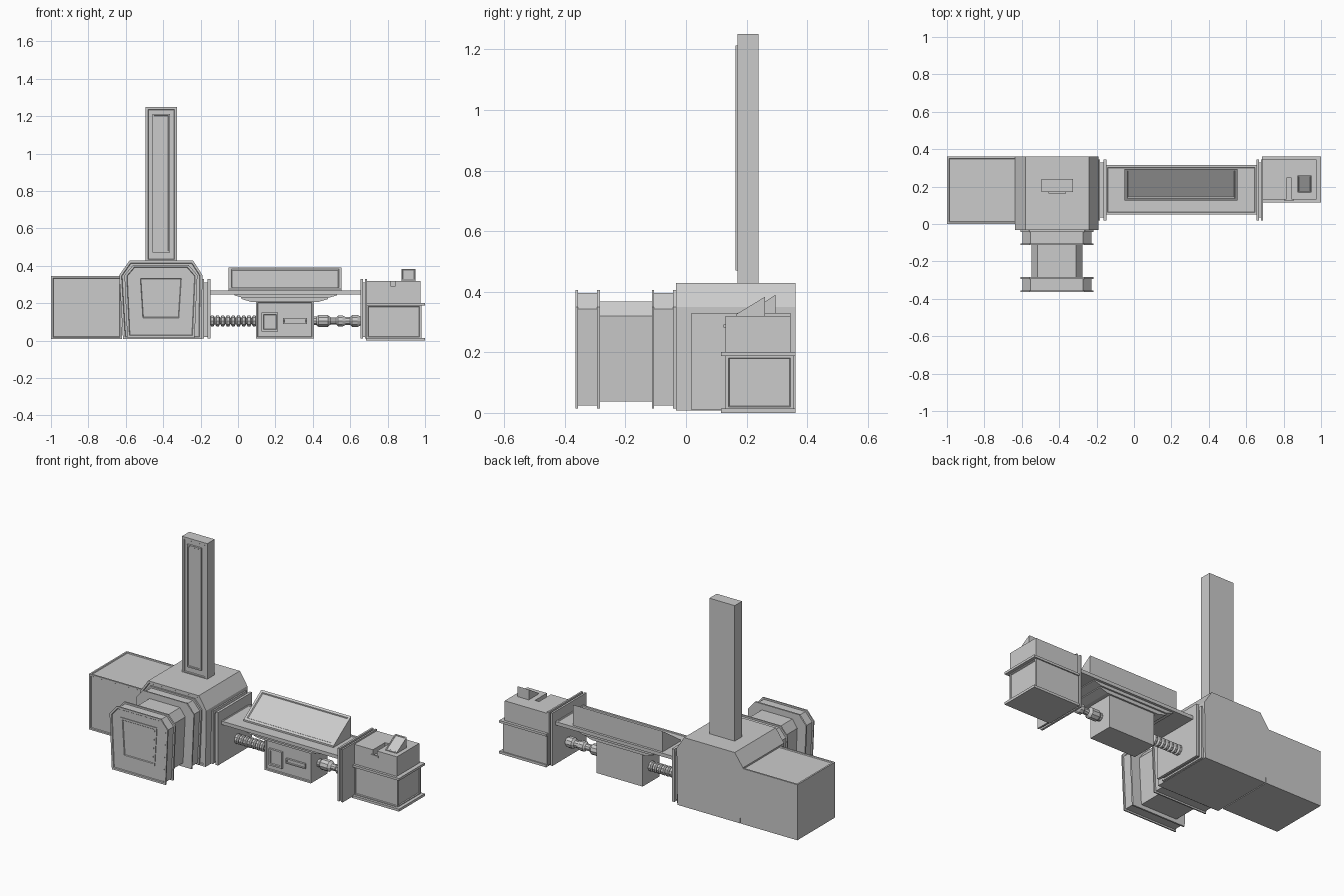
import bpy, bmesh, math
from mathutils import Vector

if "Cube" in bpy.data.objects:
    bpy.data.objects.remove(bpy.data.objects["Cube"])


def finish(name, bm):
    bmesh.ops.recalc_face_normals(bm, faces=bm.faces)
    me = bpy.data.meshes.new(name)
    bm.to_mesh(me)
    bm.free()
    ob = bpy.data.objects.new(name, me)
    bpy.context.collection.objects.link(ob)
    return ob


def prism(name, profile, axis, a, b, insets=()):
    """Extrude a profile along 'x' (y,z points) or 'y' (x,z points).
    insets: (face direction, [(border, depth), ...])"""
    bm = bmesh.new()
    put = (lambda p, t: (t, p[0], p[1])) if axis == 'x' else (lambda p, t: (p[0], t, p[1]))
    lo = [bm.verts.new(put(p, a)) for p in profile]
    hi = [bm.verts.new(put(p, b)) for p in profile]
    bm.faces.new(lo)
    bm.faces.new(hi)
    n = len(profile)
    for i in range(n):
        j = (i + 1) % n
        bm.faces.new((lo[i], lo[j], hi[j], hi[i]))
    bmesh.ops.recalc_face_normals(bm, faces=bm.faces)
    for direction, steps in insets:
        d = Vector(direction).normalized()
        face = max(bm.faces, key=lambda f: (round(f.normal.dot(d), 3), f.calc_area()))
        for border, depth in steps:
            bmesh.ops.inset_region(bm, faces=[face], thickness=border, use_even_offset=True)
            if depth:
                bmesh.ops.translate(bm, verts=face.verts, vec=face.normal * depth)
    return finish(name, bm)


def box(name, x0, x1, y0, y1, z0, z1, insets=()):
    return prism(name, [(x0, z0), (x1, z0), (x1, z1), (x0, z1)], 'y', y0, y1, insets)


def lathe(name, rings, y, z, sides=10):
    """Revolve (x, radius) points about a line along x."""
    bm = bmesh.new()
    loops = []
    for x, r in rings:
        loops.append([bm.verts.new((x, y + r * math.cos(2 * math.pi * k / sides),
                                    z + r * math.sin(2 * math.pi * k / sides)))
                      for k in range(sides)])
    for p, q in zip(loops, loops[1:]):
        for k in range(sides):
            m = (k + 1) % sides
            bm.faces.new((p[k], p[m], q[m], q[k]))
    bm.faces.new(loops[0])
    bm.faces.new(loops[-1])
    return finish(name, bm)


FRONT, TOP, RIGHT = (0, -1, 0), (0, 0, 1), (1, 0, 0)
rim = [(.010, 0), (.003, -.005)]

# Main housing with chamfered top, and storage box on its left
prism("main_housing", [(-.615, .008), (-.635, .35), (-.58, .428), (-.24, .428), (-.19, .35), (-.195, .008)],
      'y', -.033, .361, [(FRONT, [(.012, 0), (.003, -.005)])])
box("side_storage_box", -1, -.62, 0, .361, .008, .345, [(FRONT, rim), (TOP, rim)])

# Front nozzle: two flanged collars joined by a narrower neck
plate = [(-.592, .015), (-.607, .35), (-.56, .405), (-.265, .405), (-.217, .35), (-.232, .015)]
cx, cz = -.412, .21
collar = [(cx + (x - cx) * .95, cz + (z - cz) * .95) for x, z in plate]
neck = [(-.535, .038), (-.548, .32), (-.515, .368), (-.31, .368), (-.275, .32), (-.29, .038)]
prism("nozzle_neck", neck, 'y', -.29, -.10)
for i, y in enumerate((-.364, -.113)):
    prism(f"collar_{i}", collar, 'y', y + .004, y + .076)
    prism(f"collar_back_flange_{i}", plate, 'y', y + .070, y + .080)
    prism(f"collar_front_flange_{i}", plate, 'y', y, y + .008,
          [(FRONT, [(.012, 0), (.003, -.004)])] if i == 0 else [])
# Framed hatch on the nozzle front
prism("hatch_frame", [(-.52, .11), (-.535, .345), (-.29, .345), (-.305, .11)], 'y', -.364, -.355,
      [(FRONT, [(.012, 0), (.004, -.005)])])

# Tower with raised front panel
box("tower", -.495, -.325, .17, .24, .42, 1.25, [(FRONT, [(.014, 0), (.003, -.005)])])
box("tower_panel", -.458, -.364, .163, .18, .47, 1.212, [(FRONT, [(.008, 0), (.002, -.003)])])

# Paired mounting plates at both ends of the bridge
for name, x0, x1 in (("left_mount", -.20, -.147), ("right_mount", .655, .69)):
    w = x1 - x0
    box(name + "_core", x0 + .002, x1 - .002, .035, .33, .02, .31)
    box(name + "_plate_a", x0, x0 + w * .35, .018, .345, .01, .33)
    box(name + "_plate_b", x1 - w * .3, x1, .018, .345, .01, .33)

# Bridge table and stepped tray underneath
box("bridge_table", -.155, .66, .05, .315, .247, .268, [(TOP, [(.012, 0), (.003, -.003)])])
for i, (a, b, c, d, z0, z1) in enumerate(((-.02, .53, .07, .30, .228, .25),
                                          (.02, .48, .09, .29, .207, .23))):
    prism(f"tray_step_{i}", [(a + .05, z0), (b - .05, z0), (b, z1 - .008), (b, z1), (a, z1), (a, z1 - .008)],
          'y', c, d)

# Slanted display
prism("display", [(.125, .262), (.295, .262), (.295, .39), (.125, .275)], 'x', -.05, .553,
      [((0, -.56, .83), [(.014, 0), (.004, -.006)])])

# Drive box under the table with front panels
box("drive_box", .095, .405, .12, .28, .01, .215, [(FRONT, rim)])
box("drive_hatch", .125, .215, .112, .13, .05, .15, [(FRONT, [(.010, 0), (.003, -.006)])])
box("drive_slot", .24, .37, .113, .13, .09, .12, [(FRONT, [(.006, 0), (.002, -.005)])])

# Ribbed shaft on the left, coupled shaft on the right
ribs = []
for i in range(9):
    x = -.15 + i * .028
    ribs += [(x, .018), (x + .006, .030), (x + .020, .030), (x + .026, .018)]
lathe("ribbed_shaft", ribs, .2, .105)
lathe("coupled_shaft", [(.40, .024), (.42, .024), (.43, .033), (.48, .033), (.495, .020), (.525, .020),
                        (.535, .030), (.56, .030), (.575, .022), (.60, .022), (.61, .033), (.64, .033),
                        (.66, .022)], .2, .105)

# End cabinet with flanges, top slot and a small wedge
box("cabinet_lower", .685, .98, .13, .355, .01, .192, [(FRONT, rim), (RIGHT, rim)])
for i, (z0, z1) in enumerate(((0, .015), (.187, .201))):
    box(f"cabinet_flange_{i}", .685, 1, .115, .362, z0, z1)
upper = box("cabinet_upper", .685, .975, .13, .345, .195, .32)
cutter = box("slot_cutter", .815, .842, .10, .245, .285, .35)
cutter.hide_render = True
cutter.hide_viewport = True
cut = upper.modifiers.new("slot", 'BOOLEAN')
cut.operation = 'DIFFERENCE'
cut.solver = 'EXACT'
cut.object = cutter
box("slot_lip", .805, .852, .124, .132, .282, .292)
prism("cabinet_wedge", [(.165, .315), (.26, .315), (.26, .383), (.165, .325)], 'x', .873, .95,
      [((0, -.52, .85), [(.006, 0), (.002, -.003)])])
